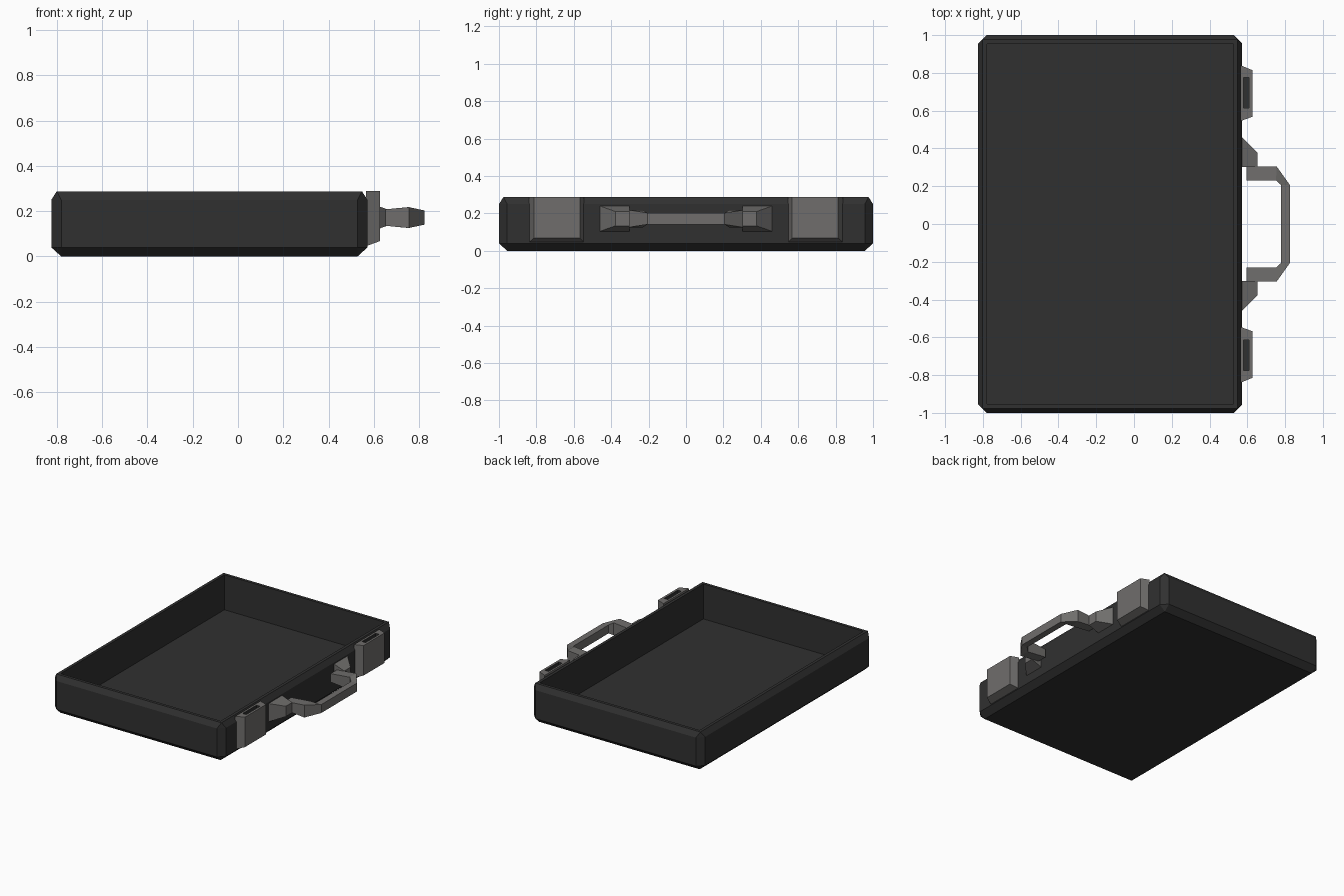
import bpy, bmesh

if "Cube" in bpy.data.objects:
    bpy.data.objects.remove(bpy.data.objects["Cube"])


def material(name, rgb):
    m = bpy.data.materials.new(name)
    m.diffuse_color = (*rgb, 1)
    m.use_nodes = True
    m.node_tree.nodes["Principled BSDF"].inputs["Base Color"].default_value = m.diffuse_color
    return m


BLACK = material("case black", (0.03, 0.03, 0.03))
GREY = material("metal grey", (0.16, 0.155, 0.15))


def loft(name, rings, mats, edit=None):
    """Skin a list of equal-length point rings and cap both ends."""
    bm = bmesh.new()
    vr = [[bm.verts.new(p) for p in ring] for ring in rings]
    n = len(vr[0])
    for a, b in zip(vr, vr[1:]):
        for i in range(n):
            j = (i + 1) % n
            bm.faces.new((a[i], a[j], b[j], b[i]))
    bm.faces.new(vr[0][::-1])
    bm.faces.new(vr[-1])
    bmesh.ops.remove_doubles(bm, verts=bm.verts, dist=1e-5)
    bmesh.ops.dissolve_degenerate(bm, edges=bm.edges, dist=1e-5)
    bmesh.ops.recalc_face_normals(bm, faces=bm.faces)
    if edit:
        edit(bm)
    me = bpy.data.meshes.new(name)
    bm.to_mesh(me)
    bm.free()
    for m in mats:
        me.materials.append(m)
    ob = bpy.data.objects.new(name, me)
    bpy.context.collection.objects.link(ob)
    return ob


def mirror_y(ob):
    ob.modifiers.new("mirror", 'MIRROR').use_axis = (False, True, False)


# Tray: hollow case half with chamfered edges
X0, X1, Y = -0.825, 0.572, 1.0


def tray_ring(z, inset, cut):
    x0, x1, y = X0 + inset, X1 - inset, Y - inset
    return [(x0 + cut, -y, z), (x1 - cut, -y, z), (x1, -y + cut, z), (x1, y - cut, z),
            (x1 - cut, y, z), (x0 + cut, y, z), (x0, y - cut, z), (x0, -y + cut, z)]


loft("case_tray", [tray_ring(0, 0.044, 0), tray_ring(0.04, 0, 0.044),
                   tray_ring(0.25, 0, 0.044), tray_ring(0.288, 0.024, 0),
                   tray_ring(0.288, 0.046, 0), tray_ring(0.03, 0.046, 0)], [BLACK])

# Handle: bent bar swept around the grip
ZC = 0.172
half = [(0.595, 0.595, 0.305, 0.23, 0.031), (0.755, 0.752, 0.305, 0.23, 0.046),
        (0.825, 0.778, 0.207, 0.207, 0.031)]
stations = half + [(xo, xi, -yo, -yi, h) for xo, xi, yo, yi, h in reversed(half)]
loft("handle", [[(xo, yo, ZC - h), (xo, yo, ZC + h), (xi, yi, ZC + h), (xi, yi, ZC - h)]
                for xo, xi, yo, yi, h in stations], [GREY])


# Handle mounts: wedges tapering away from the case
def mount_ring(x, y1, h):
    return [(x, 0.303, ZC - h), (x, y1, ZC - h), (x, y1, ZC + h), (x, 0.303, ZC + h)]


mirror_y(loft("handle_mount", [mount_ring(0.565, 0.467, 0.07),
                               mount_ring(0.655, 0.377, 0.038)], [GREY]))


# Clasps: bevelled plates with a dark slot in the top
def clasp_ring(x, y0, y1, z0):
    return [(x, y0, z0), (x, y1, z0), (x, y1, 0.289), (x, y0, 0.289)]


def cut_slot(bm):
    top = max(bm.faces, key=lambda f: f.calc_center_median().z)
    bmesh.ops.inset_region(bm, faces=[top], thickness=0.01)
    c = top.calc_center_median()
    for v in top.verts:
        v.co.x = 0.61 if v.co.x > c.x else 0.58
        v.co.y = 0.775 if v.co.y > c.y else 0.615
    walls = bmesh.ops.extrude_face_region(bm, geom=[top])
    floor = [g for g in walls["geom"] if isinstance(g, bmesh.types.BMFace)][0]
    if top.is_valid:
        bm.faces.remove(top)
    bmesh.ops.translate(bm, verts=floor.verts, vec=(0, 0, -0.04))
    floor.material_index = 1
    for e in floor.edges:
        for f in e.link_faces:
            f.material_index = 1


mirror_y(loft("clasp", [clasp_ring(0.565, 0.545, 0.84, 0.045),
                        clasp_ring(0.627, 0.568, 0.814, 0.068)], [GREY, BLACK], cut_slot))
